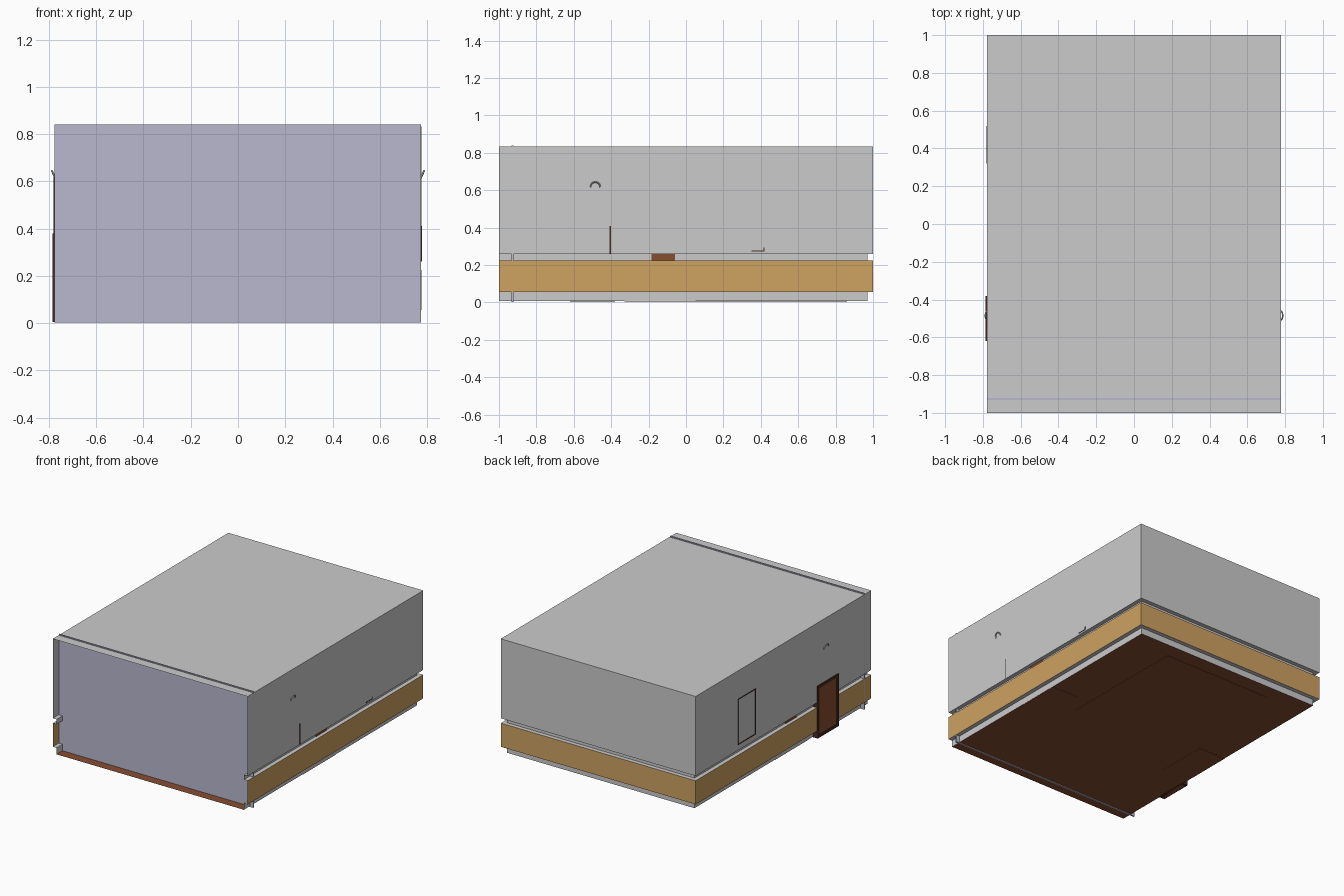
import bpy, bmesh, math
from mathutils import Vector

if "Cube" in bpy.data.objects:
    bpy.data.objects.remove(bpy.data.objects["Cube"])

X = 0.777          # half width of the room
TRIM = 0.03        # how far the mouldings step into the room


def material(name, rgb):
    m = bpy.data.materials.new(name)
    m.diffuse_color = (*rgb, 1)
    m.use_nodes = True
    m.node_tree.nodes["Principled BSDF"].inputs["Base Color"].default_value = m.diffuse_color
    return m


TAN = material("tan_panelling", (0.62, 0.36, 0.12))
WOOD = material("red_brown_wood", (0.24, 0.075, 0.03))
DARK = material("dark_wood", (0.06, 0.025, 0.015))
LAVENDER = material("pale_lavender", (0.48, 0.48, 0.62))
PALE = material("pale_trim", (0.75, 0.77, 0.78))


def add_object(name, bm, mat=None):
    me = bpy.data.meshes.new(name)
    bm.to_mesh(me)
    bm.free()
    ob = bpy.data.objects.new(name, me)
    bpy.context.collection.objects.link(ob)
    if mat:
        me.materials.append(mat)
    return ob


def box(name, lo, hi, mat=None):
    lo, hi = Vector(lo), Vector(hi)
    bm = bmesh.new()
    bmesh.ops.create_cube(bm, size=1)
    for v in bm.verts:
        v.co = (lo + hi) / 2 + v.co * (hi - lo)
    return add_object(name, bm, mat)


def wall_sweep(name, profile, mat=None):
    """Sweep an (inset, z) profile along the right, back and left walls."""
    bm = bmesh.new()
    rows = []
    for d, z in profile:
        path = [(X - d, -1), (X - d, 1 - d), (-X + d, 1 - d), (-X + d, -1)]
        rows.append([bm.verts.new((x, y, z)) for x, y in path])
    for a, b in zip(rows, rows[1:]):
        for i in range(3):
            bm.faces.new((a[i], a[i + 1], b[i + 1], b[i]))
    return add_object(name, bm, mat)


def plane(name, x, y0, y1, z, mat=None):
    bm = bmesh.new()
    bm.faces.new([bm.verts.new((px, py, z)) for px, py in
                  ((-x, y0), (x, y0), (x, y1), (-x, y1))])
    return add_object(name, bm, mat)


def frame(name, x0, x1, y0, y1, z0, z1, w, mat):
    """Rectangular border standing on a side wall."""
    box(name + "_rail_top", (x0, y0, z1 - w), (x1, y1, z1), mat)
    box(name + "_rail_bottom", (x0, y0, z0), (x1, y1, z0 + w), mat)
    box(name + "_stile_a", (x0, y0, z0 + w), (x1, y0 + w, z1 - w), mat)
    box(name + "_stile_b", (x0, y1 - w, z0 + w), (x1, y1, z1 - w), mat)


# Room shell: upper wall, chair rail, wainscot, skirting
wall_sweep("upper_wall", [(0, 0.833), (0, 0.26)])
wall_sweep("chair_rail", [(0, 0.26), (TRIM, 0.26), (TRIM, 0.225), (0, 0.225)], PALE)
wall_sweep("wainscot", [(0, 0.225), (0, 0.055)], TAN)
wall_sweep("skirting", [(0, 0.055), (TRIM, 0.055), (TRIM, 0.008)], PALE)
plane("ceiling", X, -1, 1, 0.833)
plane("floor", X - TRIM, -1, 1 - TRIM, 0.008, WOOD)

# Front screen, set back from the wall ends
box("front_screen", (-X, -0.932, 0.003), (X - 0.002, -0.922, 0.84), LAVENDER)

# Rugs and side plinths showing just under the floor
box("centre_rug", (-0.44, -0.09, 0.005), (0.43, 0.86, 0.014), WOOD)
for s, side in ((1, "right"), (-1, "left")):
    xs = sorted((s * 0.53, s * 0.745))
    box(side + "_plinth", (xs[0], -0.33, 0.004), (xs[1], 0.05, 0.016), WOOD)
    # Block cutting through the chair rail
    xs = sorted((s * 0.66, s * 0.752))
    box(side + "_mantel", (xs[0], -0.185, 0.225), (xs[1], -0.06, 0.26), WOOD)
    # Wall lamp ring, tilted so its lower half breaks through the wall
    bpy.ops.mesh.primitive_torus_add(
        major_radius=0.024, minor_radius=0.004, major_segments=20, minor_segments=8,
        location=(s * 0.777, -0.485, 0.622),
        rotation=(0, math.radians(90 + s * 25), 0))
    ring = bpy.context.object
    ring.name = side + "_lamp_ring"
    bpy.ops.object.shade_smooth_by_angle()

# Door on the left wall with a raised surround
box("door_panel", (-0.780, -0.60, 0.004), (-0.745, -0.40, 0.36), WOOD)
frame("door_frame", -0.785, -0.74, -0.62, -0.38, 0.004, 0.38, 0.02, DARK)

# Thin picture frame edges showing through the walls
frame("left_picture_frame", -0.781, -0.765, 0.32, 0.52, 0.30, 0.63, 0.005, DARK)
box("right_cabinet_edge", (0.765, -0.408, 0.26), (0.779, -0.402, 0.41), DARK)
box("right_shelf_edge", (0.765, 0.35, 0.272), (0.779, 0.42, 0.277), DARK)
box("right_shelf_end", (0.765, 0.415, 0.277), (0.779, 0.42, 0.295), DARK)
